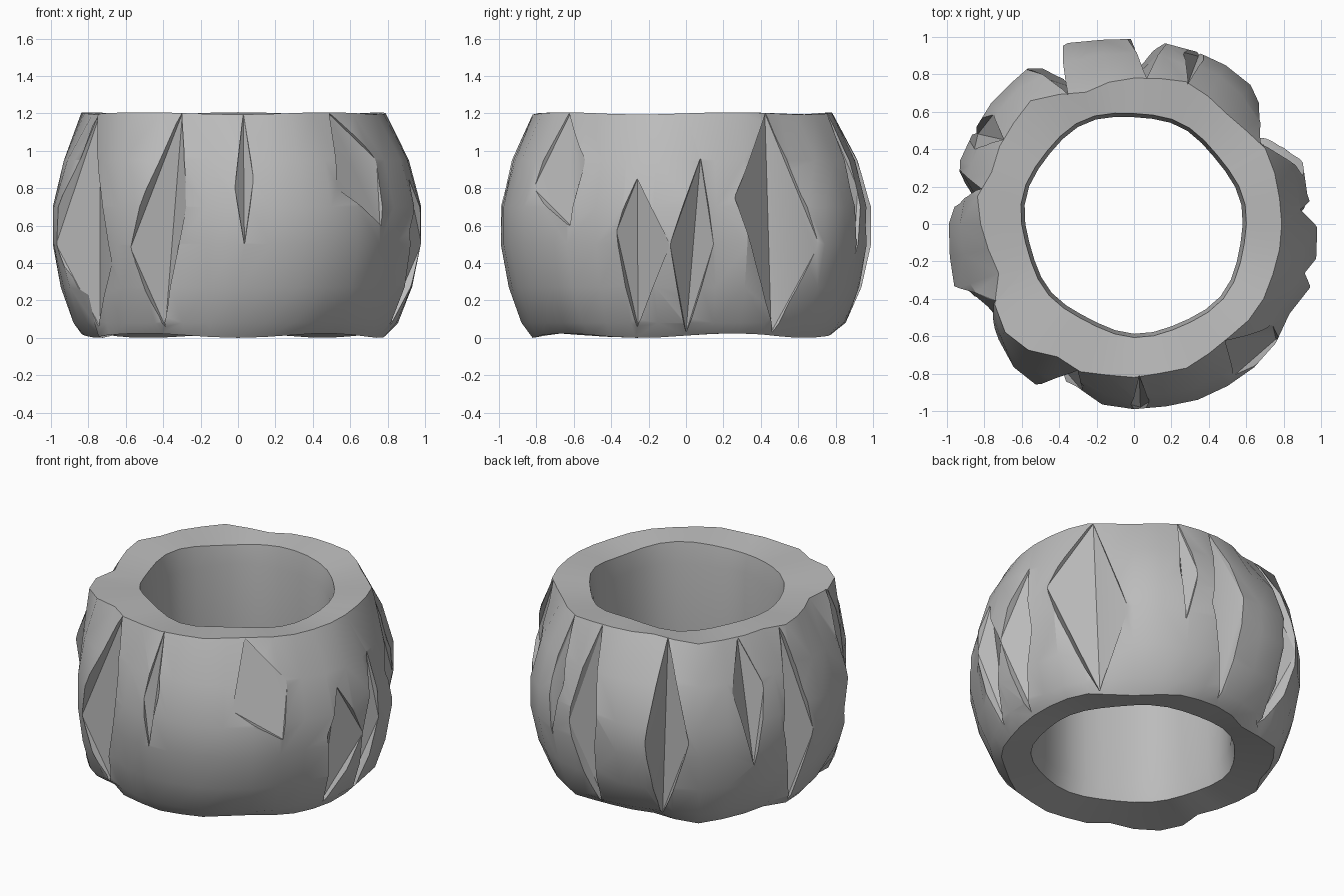
import bpy, bmesh, math
from mathutils import Vector

default = bpy.data.objects.get("Cube")
if default:
    bpy.data.objects.remove(default)

# Stone colour
stone = bpy.data.materials.new("stone_grey")
grey = (0.5, 0.5, 0.5, 1)
stone.use_nodes = True
stone.diffuse_color = grey
stone.node_tree.nodes["Principled BSDF"].inputs["Base Color"].default_value = grey

# Radii in hundredths every ten degrees, counter-clockwise from +x
BELLY = [98, 94, 96, 92, 91, 97, 98, 98, 98, 99, 100, 103, 102, 100, 100, 99, 99, 95,
         99, 100, 102, 94, 95, 100, 101, 92, 98, 99, 99, 100, 100, 100, 99, 96, 100, 99]
RIM = [79, 79, 80, 81, 78, 77, 79, 81, 79, 78, 77, 75, 80, 86, 84, 83, 81, 85,
       82, 79, 77, 86, 90, 88, 82, 84, 82, 82, 81, 82, 80, 79, 80, 80, 79, 79]
# Height and bulge of the outer wall, bottom to top
WALL = [(0.02, 0), (0.08, 0.35), (0.27, 0.75), (0.5, 1), (0.7, 1), (0.95, 0.65), (1.2, 0)]
COLUMNS = len(BELLY)
STEP = 360 / COLUMNS


def polar(angle, radius, z):
    a = math.radians(angle)
    return Vector((radius * math.cos(a), radius * math.sin(a), z))


def around(radii, angle):
    """Radius interpolated between neighbouring columns."""
    i, f = divmod(angle / STEP, 1)
    i = int(i)
    return (radii[i % COLUMNS] * (1 - f) + radii[(i + 1) % COLUMNS] * f) / 100


def bulge_at(z):
    for (z0, b0), (z1, b1) in zip(WALL, WALL[1:]):
        if z <= z1:
            return b0 + (b1 - b0) * (z - z0) / (z1 - z0)
    return 0


def on_wall(angle, z, scale=1):
    rim, belly = around(RIM, angle), around(BELLY, angle)
    return polar(angle, (rim + (belly - rim) * bulge_at(z)) * scale, z)


def inner_radius(angle):
    a = math.radians(angle)
    return 0.58 + 0.015 * math.cos(2 * a + 1.5) + 0.008 * math.sin(7 * a)


def make_object(name, bm):
    bmesh.ops.recalc_face_normals(bm, faces=bm.faces)
    mesh = bpy.data.meshes.new(name)
    bm.to_mesh(mesh)
    bm.free()
    mesh.materials.append(stone)
    obj = bpy.data.objects.new(name, mesh)
    bpy.context.collection.objects.link(obj)
    return obj


# Ring body: closed cross-section swept around the axis
bm = bmesh.new()
sections = []
for k in range(COLUMNS):
    angle = k * STEP
    wobble = 0.012 * math.sin(math.radians(angle * 5))
    hole = inner_radius(angle)
    points = [on_wall(angle, z) for z, _ in WALL]
    points[0].z = 0.012 + wobble
    points[-1].z = 1.2 + wobble * 0.5
    points += [polar(angle, hole + 0.02, 1.18 + wobble), polar(angle, hole, 1.05),
               polar(angle, hole, 0.15), polar(angle, hole + 0.02, 0.04)]
    sections.append([bm.verts.new(p) for p in points])
for k, here in enumerate(sections):
    there = sections[(k + 1) % COLUMNS]
    for j in range(len(here)):
        n = (j + 1) % len(here)
        bm.faces.new((here[j], there[j], there[n], here[n]))
ring = make_object("stone_ring", bm)

# Chiselled chips: (angle, z) of top tip, bottom tip and the two sides
CHIPS = [
    ((249, 1.2), (243, 0.06), (235, 0.48), (253, 0.72)),
    ((209, 1.2), (213, 0.06), (196, 0.5), (226, 0.4)),
    ((32, 1.2), (35, 0.03), (16, 0.75), (48, 0.5)),
    ((344, 0.85), (342, 0.06), (338, 0.57), (355, 0.5)),
    ((5, 0.96), (0, 0.03), (355, 0.5), (9, 0.5)),
    ((69, 1.2), (69, 0.45), (67, 0.8), (74, 0.8)),
    ((117, 1.2), (115, 0.05), (111, 0.6), (126, 0.6)),
    ((85, 1.2), (88, 0.05), (79, 0.6), (92, 0.7)),
    ((147, 1.2), (150, 0.4), (142, 0.9), (155, 0.9)),
    ((167, 1.2), (170, 0.05), (162, 0.6), (177, 0.5)),
    ((272, 1.2), (272, 0.5), (269, 0.8), (275, 0.85)),
    ((308, 1.2), (321, 0.6), (303, 0.8), (324, 0.95)),
]
for top, bottom, left, right in CHIPS:
    bm = bmesh.new()
    spots = [on_wall(*top, 0.99), on_wall(*bottom, 0.99), on_wall(*left), on_wall(*right)]
    spots += [on_wall(a, z, 1.3) for a, z in (top, bottom, left, right)]
    for p in spots:
        bm.verts.new(p)
    bmesh.ops.convex_hull(bm, input=bm.verts[:])
    cutter = make_object("chip_cutter", bm)
    cutter.hide_render = True
    cut = ring.modifiers.new("chip", 'BOOLEAN')
    cut.operation = 'DIFFERENCE'
    cut.solver = 'EXACT'
    cut.object = cutter
    bpy.context.view_layer.objects.active = ring
    bpy.ops.object.modifier_apply(modifier=cut.name)
    bpy.data.objects.remove(cutter)

# Smooth worn stone with crisp chip edges
bpy.ops.object.select_all(action='DESELECT')
ring.select_set(True)
bpy.context.view_layer.objects.active = ring
bpy.ops.object.shade_smooth_by_angle(angle=math.radians(28))
